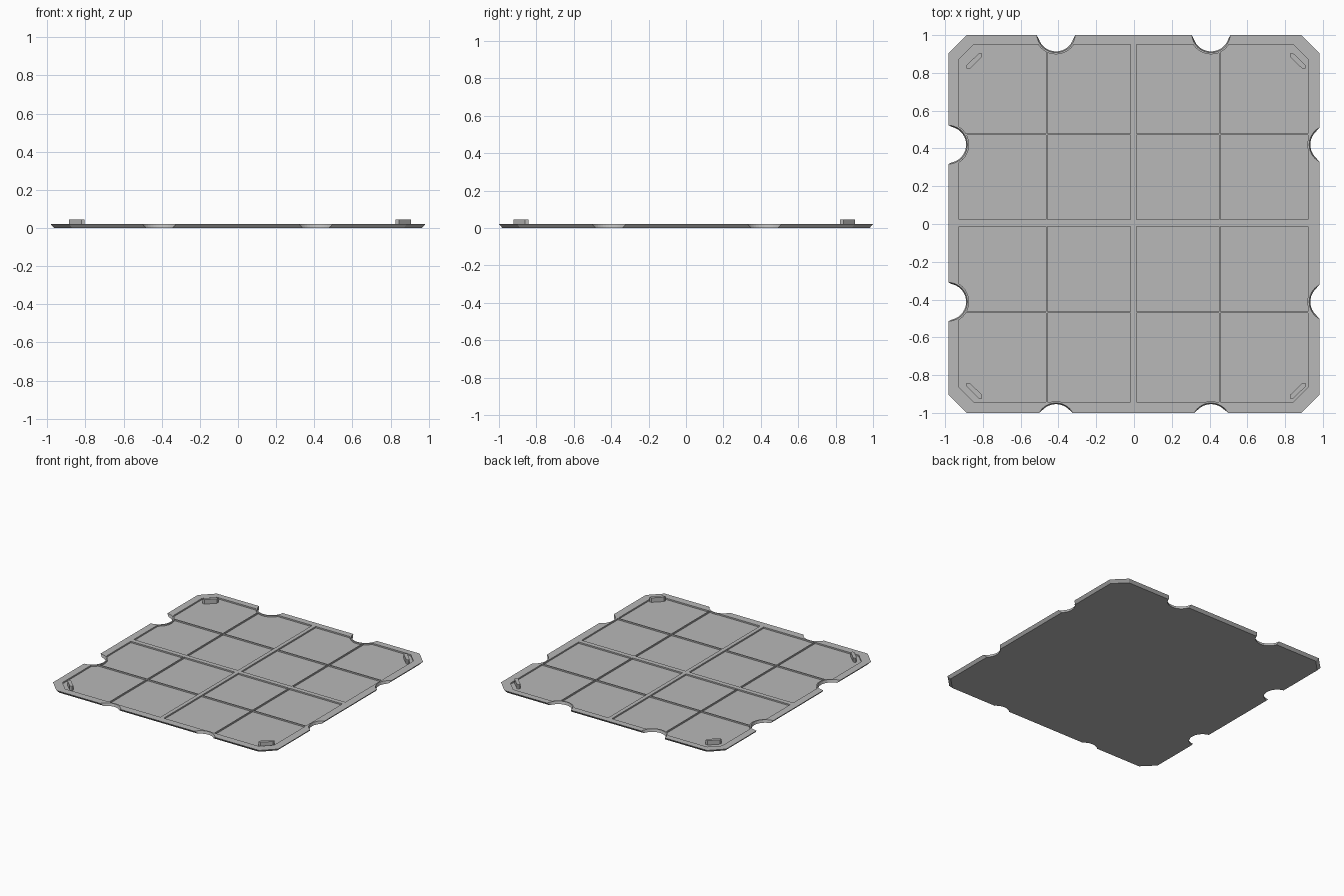
import bpy, bmesh
from math import sin, cos, pi

TOP, FLOOR, TAB_TOP = 0.021, 0.010, 0.045

cube = bpy.data.objects.get("Cube")
if cube:
    bpy.data.objects.remove(cube, do_unlink=True)

grey = bpy.data.materials.new("light_grey")
grey.use_nodes = True
colour = (0.48, 0.48, 0.48, 1)
grey.diffuse_color = colour
grey.node_tree.nodes["Principled BSDF"].inputs["Base Color"].default_value = colour


def add_prism(bm, low, high, z0, z1):
    """Closed solid between two matching outlines."""
    a = [bm.verts.new((x, y, z0)) for x, y in low]
    b = [bm.verts.new((x, y, z1)) for x, y in high]
    n = len(a)
    bm.faces.new(a[::-1])
    bm.faces.new(b)
    for i in range(n):
        j = (i + 1) % n
        bm.faces.new((a[i], a[j], b[j], b[i]))


def make_object(name, bm):
    bmesh.ops.recalc_face_normals(bm, faces=bm.faces)
    mesh = bpy.data.meshes.new(name)
    bm.to_mesh(mesh)
    bm.free()
    mesh.materials.append(grey)
    obj = bpy.data.objects.new(name, mesh)
    bpy.context.collection.objects.link(obj)
    return obj


def octagon(hx, hy, c):
    return [(hx - c, -hy), (hx, -hy + c), (hx, hy - c), (hx - c, hy),
            (-hx + c, hy), (-hx, hy - c), (-hx, -hy + c), (-hx + c, -hy)]


def circle(x, y, r, n=40):
    return [(x + r * cos(2 * pi * i / n), y + r * sin(2 * pi * i / n)) for i in range(n)]


def cut(target, cutter):
    mod = target.modifiers.new("cut", "BOOLEAN")
    mod.operation = "DIFFERENCE"
    mod.solver = "EXACT"
    mod.object = cutter
    bpy.context.view_layer.objects.active = target
    bpy.ops.object.modifier_apply(modifier=mod.name)
    bpy.data.objects.remove(cutter, do_unlink=True)


# Half-round notches, two on each side
notches = [(x, y) for x in (-0.985, 1.03) for y in (-0.412, 0.42)]
notches += [(x, y) for x in (-0.413, 0.408) for y in (-1.05, 1.01)]


def notch_cutter(name, r_low, r_high, z0, z1):
    bm = bmesh.new()
    for x, y in notches:
        add_prism(bm, circle(x, y, r_low), circle(x, y, r_high), z0, z1)
    cutter = make_object(name, bm)
    cutter.hide_render = True
    return cutter


# Tray slab with tapered edge
bm = bmesh.new()
add_prism(bm, octagon(0.965, 0.982, 0.094), octagon(0.983, 1.0, 0.098), 0, TOP)
tray = make_object("tray", bm)

# Sunken cells between the ribs, corner cells chamfered
x_cells = [(-0.926, -0.467), (-0.459, -0.018), (0.013, 0.451), (0.459, 0.92)]
y_cells = [(-0.942, -0.472), (-0.464, -0.0135), (0.024, 0.470), (0.478, 0.95)]
bm = bmesh.new()
for i, (x0, x1) in enumerate(x_cells):
    for j, (y0, y1) in enumerate(y_cells):
        outline = []
        corners = [(x0, y0, 0, 0), (x1, y0, 3, 0), (x1, y1, 3, 3), (x0, y1, 0, 3)]
        for k, (x, y, ci, cj) in enumerate(corners):
            if (i, j) == (ci, cj):
                sx, sy = (1 if ci == 0 else -1), (1 if cj == 0 else -1)
                pair = [(x, y + sy * 0.077), (x + sx * 0.077, y)]
                outline += pair if k % 2 == 0 else pair[::-1]
            else:
                outline.append((x, y))
        add_prism(bm, outline, outline, FLOOR, 0.06)
cells = make_object("cell_cutter", bm)
cells.hide_render = True

# Keep a raised rim round each notch, then cut the notches
cut(cells, notch_cutter("rim_keeper", 0.112, 0.112, -0.05, 0.1))
cut(tray, cells)
cut(tray, notch_cutter("notch_cutter", 0.096, 0.103, -0.001, TOP + 0.001))

# Upright diagonal tab in each corner
for sx, side in ((-1, "right"), (1, "left")):
    for sy, end in ((-1, "front"), (1, "back")):
        cx, cy = sx * 0.856 + 0.011, sy * 0.873 - 0.010
        shape = [(0.041, -0.022), (0.041, -0.040), (0.023, -0.040),
                 (-0.041, 0.022), (-0.041, 0.040), (-0.023, 0.040)]
        shape = [(cx + sx * x, cy + sy * y) for x, y in shape]
        bm = bmesh.new()
        add_prism(bm, shape, shape, FLOOR - 0.003, TAB_TOP)
        make_object(f"corner_tab_{end}_{side}", bm)
